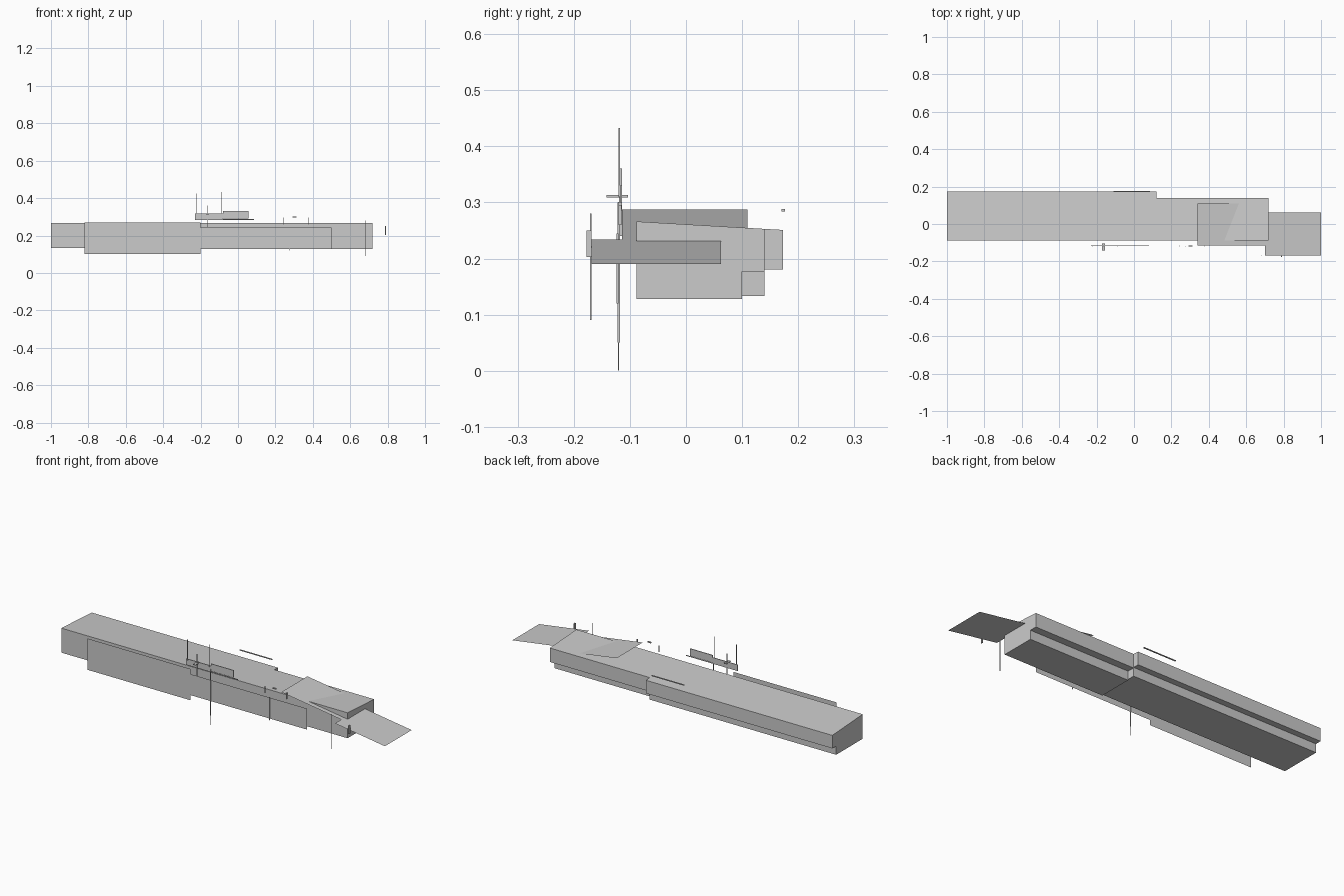
import bpy
import bmesh
from mathutils import Vector

cube = bpy.data.objects.get("Cube")
if cube:
    bpy.data.objects.remove(cube, do_unlink=True)

# One plain grey for the whole model
GREY = (0.6, 0.6, 0.6, 1.0)
grey = bpy.data.materials.new("plain grey")
grey.use_nodes = True
grey.diffuse_color = GREY
for node in grey.node_tree.nodes:
    if node.type == 'BSDF_PRINCIPLED':
        node.inputs["Base Color"].default_value = GREY


def finish(name, bm, fix_normals=False):
    if fix_normals:
        bmesh.ops.recalc_face_normals(bm, faces=bm.faces)
    mesh = bpy.data.meshes.new(name)
    bm.to_mesh(mesh)
    bm.free()
    mesh.materials.append(grey)
    obj = bpy.data.objects.new(name, mesh)
    bpy.context.collection.objects.link(obj)
    return obj


def sheet(name, corners):
    """Single flat face."""
    bm = bmesh.new()
    bm.faces.new([bm.verts.new(c) for c in corners])
    return finish(name, bm)


def prism(name, profile, x0, x1):
    """Side profile (y, z) extruded along x."""
    bm = bmesh.new()
    face = bm.faces.new([bm.verts.new((x0, y, z)) for y, z in profile])
    ext = bmesh.ops.extrude_face_region(bm, geom=[face])
    moved = [g for g in ext["geom"] if isinstance(g, bmesh.types.BMVert)]
    bmesh.ops.translate(bm, verts=moved, vec=(x1 - x0, 0, 0))
    return finish(name, bm, True)


def box(name, x, y, z):
    """Box given by its ranges on each axis."""
    return prism(name, [(y[0], z[0]), (y[1], z[0]), (y[1], z[1]), (y[0], z[1])], *x)


def facade(name, x0, x1, z0, z1, y):
    return sheet(name, [(x0, y, z0), (x1, y, z0), (x1, y, z1), (x0, y, z1)])


def ramp(name, x0, x1, y0, y1):
    """Canopy sheet that falls towards +x."""
    def z(x):
        return 0.287 - 0.147 * (x - 0.34)
    return sheet(name, [(x0, y0, z(x0)), (x1, y0, z(x1)), (x1, y1, z(x1)), (x0, y1, z(x0))])


# Long building: overhanging upper storey and a gently sloping roof
FRONT = -0.088


def building(name, x0, x1, back, lower_back, base, step):
    roof_back = 0.266 - 0.058 * (back - FRONT)
    prism(name, [(FRONT, base), (lower_back, base), (lower_back, step),
                 (back, step), (back, roof_back), (FRONT, 0.266)], x0, x1)


building("long_wing", -1.0, 0.12, 0.173, 0.14, 0.133, 0.18)
building("short_wing", 0.12, 0.72, 0.14, 0.10, 0.128, 0.177)

# Facade panels standing off the front wall
facade("tall_front_panel", -0.82, -0.2, 0.10, 0.27, -0.12)
facade("low_front_panel", -0.2, 0.5, 0.128, 0.242, -0.12)

# Sloping canopies
ramp("roof_canopy", 0.34, 0.7, -0.114, 0.11)
ramp("end_canopy", 0.7, 1.0, -0.168, 0.062)

# Sign boards above the front edge
box("left_sign", (-0.08, 0.055), (-0.118, -0.114), (0.29, 0.33))
box("right_sign", (-0.23, -0.08), (-0.118, -0.114), (0.285, 0.318))
box("sign_rail", (-0.23, 0.08), (-0.117, -0.115), (0.284, 0.288))
box("sign_post", (-0.167, -0.162), (-0.119, -0.114), (0.24, 0.36))
box("sign_disc", (-0.17, -0.155), (-0.142, -0.103), (0.309, 0.313))

# Thin rail at the back edge of the roof
box("back_rail", (-0.11, 0.085), (0.17, 0.176), (0.284, 0.288))

# Slim posts and rods: x, y, width, bottom, top
posts = {
    "front_post": (-0.08, -0.12, 0.005, 0.05, 0.30),
    "front_rod": (-0.08, -0.12, 0.0015, 0.0, 0.06),
    "middle_post": (0.275, -0.122, 0.004, 0.12, 0.245),
    "end_post": (0.68, -0.17, 0.003, 0.09, 0.28),
    "right_mast": (-0.22, -0.119, 0.002, 0.31, 0.425),
    "left_mast": (-0.09, -0.119, 0.002, 0.31, 0.433),
}
for name, (x, y, w, z0, z1) in posts.items():
    box(name, (x - 0.001, x + 0.001), (y - w / 2, y + w / 2), (z0, z1))

# Small fittings along the front
box("end_sign", (0.786, 0.792), (-0.177, -0.168), (0.203, 0.25))
box("small_lamp", (0.292, 0.312), (-0.121, -0.114), (0.295, 0.301))
for i, x in enumerate((0.245, 0.375)):
    box(f"bracket_{i + 1}", (x - 0.002, x + 0.002), (-0.12, -0.115), (0.26, 0.295))
